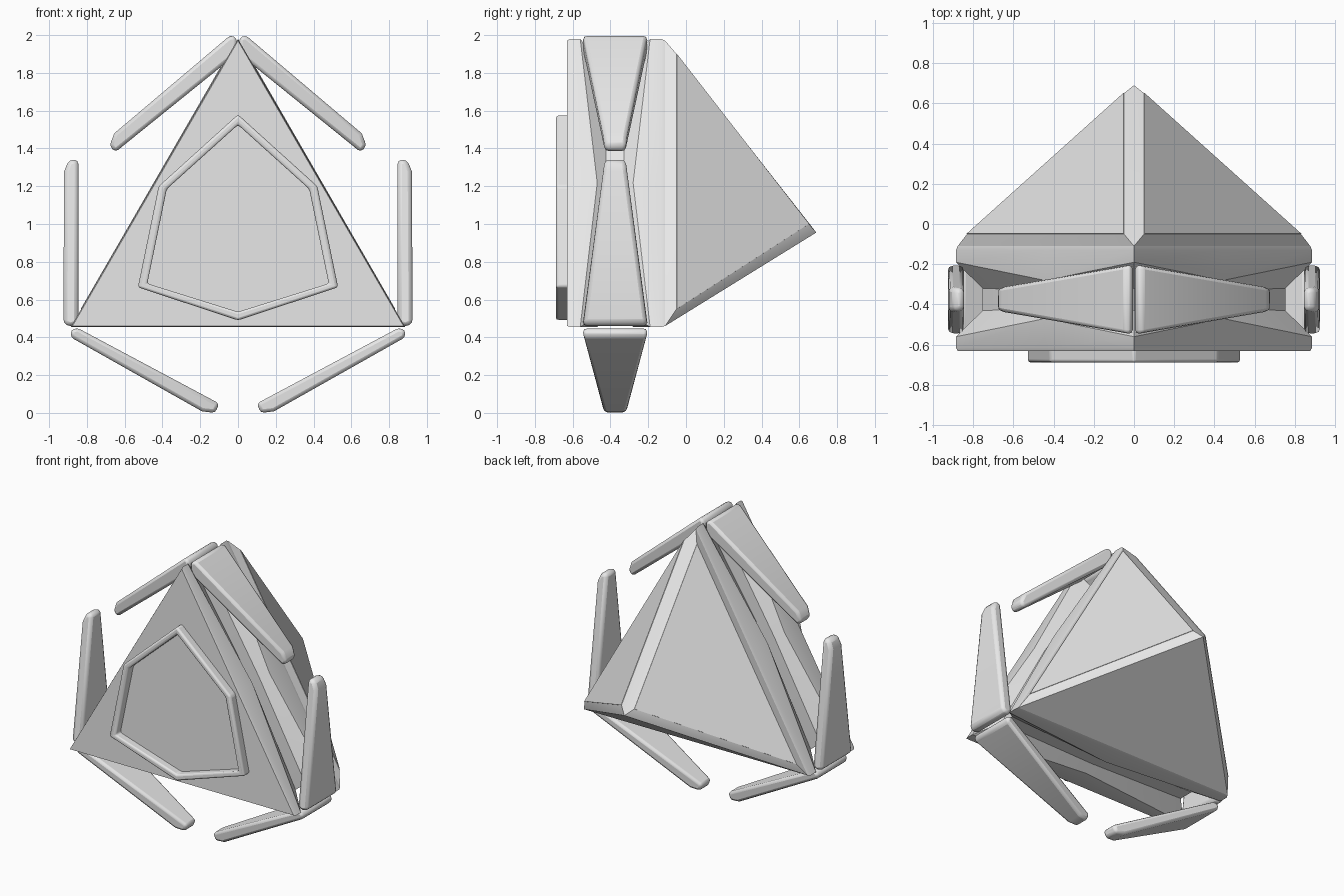
import bpy, bmesh
from mathutils import Vector

if "Cube" in bpy.data.objects:
    bpy.data.objects.remove(bpy.data.objects["Cube"])

grey = bpy.data.materials.new("light_grey")
grey.diffuse_color = (0.8, 0.8, 0.8, 1)
grey.use_nodes = True
grey.node_tree.nodes["Principled BSDF"].inputs["Base Color"].default_value = grey.diffuse_color


def finish(name, bm, bevel=0.0, segments=2):
    """Turn a bmesh into a smooth-by-angle object with an optional bevel."""
    bmesh.ops.recalc_face_normals(bm, faces=bm.faces)
    me = bpy.data.meshes.new(name)
    bm.to_mesh(me)
    bm.free()
    ob = bpy.data.objects.new(name, me)
    bpy.context.collection.objects.link(ob)
    me.materials.append(grey)
    if bevel:
        mod = ob.modifiers.new("rounded_edges", 'BEVEL')
        mod.width, mod.segments = bevel, segments
        mod.limit_method, mod.angle_limit = 'ANGLE', 0.6
    bpy.ops.object.select_all(action='DESELECT')
    ob.select_set(True)
    bpy.context.view_layer.objects.active = ob
    bpy.ops.object.shade_smooth_by_angle(angle=0.6)
    return ob


def loft(bm, rings, caps=True):
    """Skin a list of equally long point rings."""
    loops = [[bm.verts.new(p) for p in r] for r in rings]
    n = len(loops[0])
    for a, b in zip(loops, loops[1:]):
        for i in range(n):
            j = (i + 1) % n
            bm.faces.new((a[i], a[j], b[j], b[i]))
    if caps:
        bm.faces.new(loops[0])
        bm.faces.new(loops[-1])
    return loops


# Triangular body with a waist groove that is wide at the corners
centre = Vector((0, 0.965))
corners = [Vector(c) for c in ((0, 1.98), (0.885, 0.455), (-0.885, 0.455))]
mids = [(corners[i] + corners[(i + 1) % 3]) / 2 for i in range(3)]


def ring(corner_y, corner_s, mid_y, mid_s):
    pts = []
    for c, m in zip(corners, mids):
        for p, y, s in ((c, corner_y, corner_s), (m, mid_y, mid_s)):
            q = centre + (p - centre) * s
            pts.append((q.x, y, q.y))
    return pts


bm = bmesh.new()
loft(bm, [ring(*r) for r in (
    (-0.63, 0.99, -0.63, 0.99), (-0.615, 1, -0.615, 1),
    (-0.56, 1, -0.47, 1), (-0.43, 0.85, -0.42, 0.9),
    (-0.32, 0.85, -0.33, 0.9), (-0.19, 1, -0.28, 1),
    (-0.13, 1, -0.13, 1), (-0.11, 0.99, -0.11, 0.99))])
finish("body", bm)

# Rear pyramid with wide chamfers around its two upper faces
panel = [Vector(p) for p in ((0.05, -0.05, 1.9), (0.83, -0.05, 0.55), (0.05, 0.65, 1.0))]
flip = Vector((-1, 1, 1))
bm = bmesh.new()
pts = ring(-0.11, 0.99, -0.11, 0.99)[::2] + [(0, 0.69, 0.955)]
pts += panel + [p * flip for p in panel]
for p in pts:
    bm.verts.new(p)
bmesh.ops.convex_hull(bm, input=bm.verts)
finish("rear_pyramid", bm)

# Thin panels on the upper pyramid faces
normal = (panel[1] - panel[0]).cross(panel[2] - panel[0]).normalized()
if normal.x < 0:
    normal.negate()
for side, name in ((1, "right"), (-1, "left")):
    bm = bmesh.new()
    s = Vector((side, 1, 1))
    loft(bm, [[(p + normal * h) * s for p in panel] for h in (-0.002, 0.003)])
    finish(name + "_rear_panel", bm)

# Six-sided raised rim on the front
outer = [(0, 1.58), (0.42, 1.2), (0.53, 0.665), (0, 0.49), (-0.53, 0.665), (-0.42, 1.2)]
inner = [(0, 1.525), (0.377, 1.185), (0.48, 0.685), (0, 0.535), (-0.48, 0.685), (-0.377, 1.185)]
bm = bmesh.new()
loops = loft(bm, [[(x, y, z) for x, z in prof] for prof, y in (
    (outer, -0.62), (outer, -0.688), (inner, -0.688), (inner, -0.62))], caps=False)
finish("front_rim", bm, 0.014, 3)

# Three fin outlines (x, z): inner base, outer base, outer side, tip, inner tip
fins = {
    "upper_fin": [(0.006, 1.9), (0.006, 1.985), (0.04, 2.0), (0.655, 1.48), (0.68, 1.415), (0.65, 1.38)],
    "side_fin": [(0.845, 0.475), (0.885, 0.455), (0.925, 0.475), (0.92, 1.28), (0.895, 1.34), (0.845, 1.34)],
    "lower_fin": [(0.85, 0.45), (0.885, 0.44), (0.885, 0.4), (0.19, 0.008), (0.12, 0.0), (0.1, 0.05)],
}
for name, prof in fins.items():
    base, tip = Vector(prof[0]), Vector(prof[5])
    along = tip - base
    for side, label in ((1, "right_"), (-1, "left_")):
        rings = []
        for sy in (-1, 1):
            row = []
            for p in prof:
                t = (Vector(p) - base).dot(along) / along.length_squared
                t = min(max(t, 0), 1)
                half = 0.17 + (0.055 - 0.17) * t
                row.append((side * p[0], -0.375 + sy * half, p[1]))
            rings.append(row)
        bm = bmesh.new()
        loft(bm, rings)
        finish(label + name, bm, 0.022, 2)
